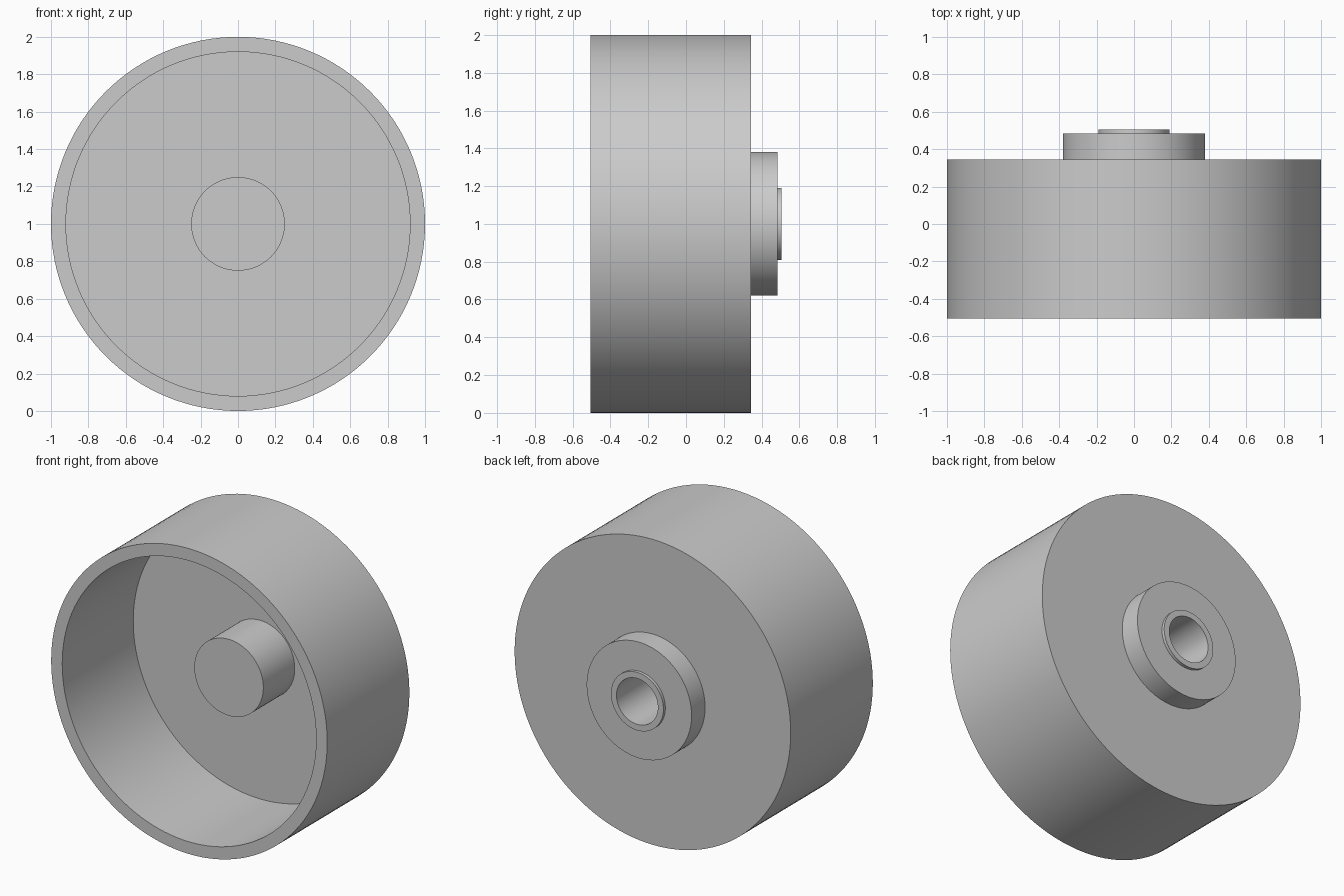
import bpy, bmesh
from math import cos, sin, tau, radians

cube = bpy.data.objects.get("Cube")
if cube:
    bpy.data.objects.remove(cube)

SEGMENTS = 128
AXIS_HEIGHT = 1.0

grey = bpy.data.materials.new("plain grey")
grey.use_nodes = True
colour = (0.6, 0.6, 0.6, 1)
grey.diffuse_color = colour
grey.node_tree.nodes["Principled BSDF"].inputs["Base Color"].default_value = colour


def lathe(name, profile):
    """Turn (radius, y) points around the wheel's axle; radius 0 closes the end."""
    bm = bmesh.new()
    rings = []
    for r, y in profile:
        if r == 0:
            rings.append([bm.verts.new((0, y, 0))] * SEGMENTS)
        else:
            rings.append([bm.verts.new((r * cos(tau * i / SEGMENTS), y,
                                        r * sin(tau * i / SEGMENTS)))
                          for i in range(SEGMENTS)])
    for a, b in zip(rings, rings[1:]):
        for i in range(SEGMENTS):
            j = (i + 1) % SEGMENTS
            corners = dict.fromkeys((a[i], b[i], b[j], a[j]))
            bm.faces.new(list(corners))
    mesh = bpy.data.meshes.new(name)
    bm.to_mesh(mesh)
    bm.free()
    mesh.materials.append(grey)
    obj = bpy.data.objects.new(name, mesh)
    obj.location.z = AXIS_HEIGHT
    bpy.context.collection.objects.link(obj)
    bpy.ops.object.select_all(action='DESELECT')
    obj.select_set(True)
    bpy.context.view_layer.objects.active = obj
    bpy.ops.object.shade_smooth_by_angle(angle=radians(30))
    return obj


FRONT, FLOOR, BACK = -0.505, 0.23, 0.345
POST_R, HUB_R, LIP_R, BORE_R = 0.25, 0.38, 0.19, 0.15

# Solid post standing inside the drum
lathe("centre_post", [(0, -0.095), (POST_R, -0.095), (POST_R, FLOOR)])

# Open cup: floor, inner wall, rim, outer wall and back
lathe("drum", [(POST_R, FLOOR), (0.92, FLOOR), (0.92, FRONT),
               (1, FRONT), (1, BACK), (HUB_R, BACK)])

# Stepped hub on the back with a blind axle bore running into the post
lathe("axle_hub", [(HUB_R, BACK), (HUB_R, 0.485), (LIP_R, 0.485),
                   (LIP_R, 0.505), (BORE_R, 0.505), (BORE_R, 0), (0, 0)])
